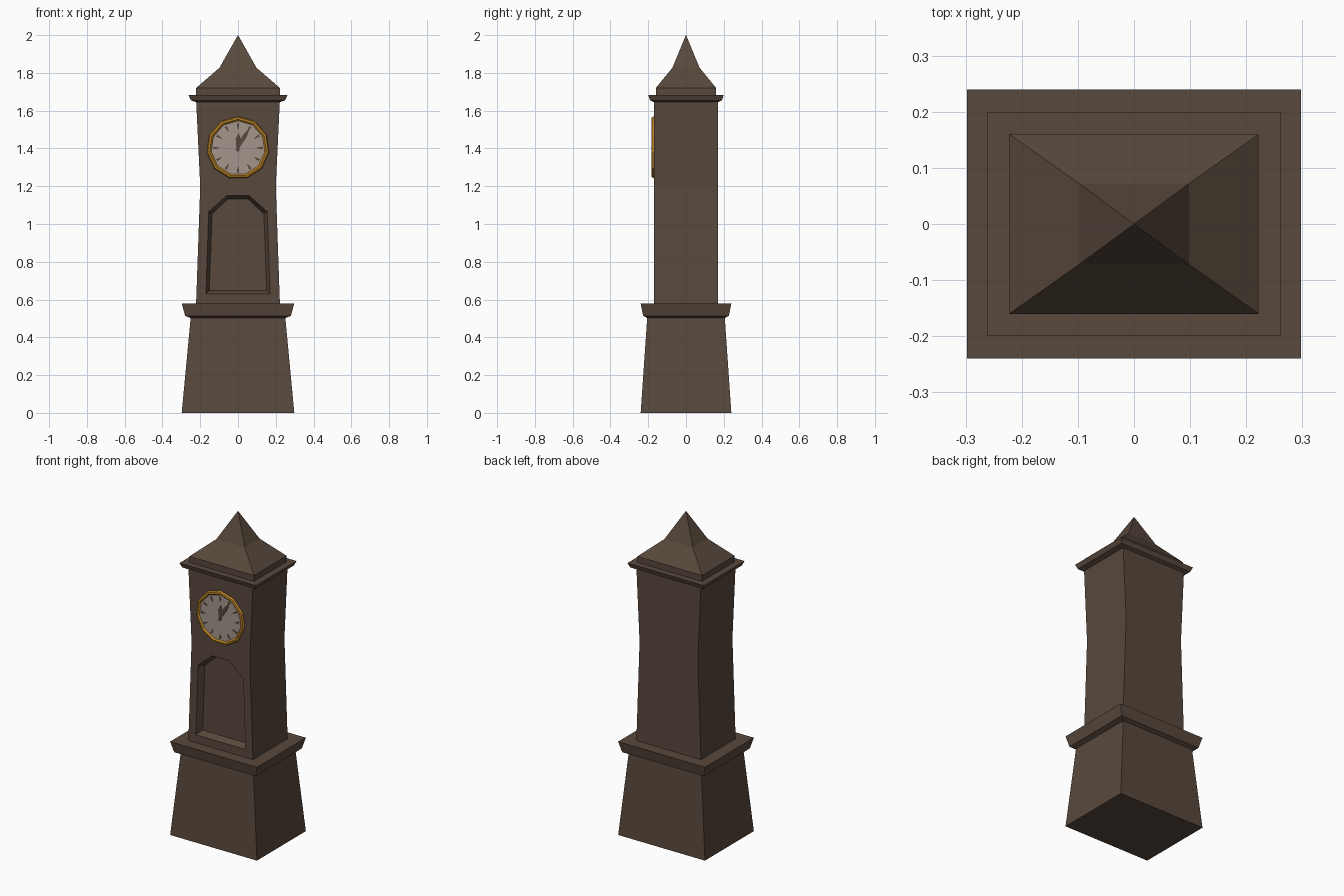
import bpy, bmesh, math
from mathutils import Vector

cube = bpy.data.objects.get("Cube")
if cube:
    bpy.data.objects.remove(cube, do_unlink=True)


def material(name, r, g, b):
    m = bpy.data.materials.new(name)
    m.use_nodes = True
    m.diffuse_color = (r, g, b, 1)
    bsdf = m.node_tree.nodes["Principled BSDF"]
    bsdf.inputs["Base Color"].default_value = (r, g, b, 1)
    bsdf.inputs["Roughness"].default_value = 0.8
    return m


wood = material("dark_wood", 0.098, 0.066, 0.046)
gold = material("gold", 0.50, 0.23, 0.02)
ivory = material("dial_ivory", 0.37, 0.30, 0.26)


def loft(name, rings, mat, caps=True, close=False):
    """Skin a list of equal-length point rings into one flat-shaded object."""
    bm = bmesh.new()
    loops = [[bm.verts.new(p) for p in ring] for ring in rings]
    pairs = list(zip(loops, loops[1:]))
    if close:
        pairs.append((loops[-1], loops[0]))
    for a, b in pairs:
        n = len(a)
        for i in range(n):
            j = (i + 1) % n
            bm.faces.new((a[i], a[j], b[j], b[i]))
    if caps and not close:
        bm.faces.new(loops[0])
        bm.faces.new(loops[-1])
    bmesh.ops.remove_doubles(bm, verts=bm.verts, dist=1e-5)
    bmesh.ops.recalc_face_normals(bm, faces=bm.faces)
    me = bpy.data.meshes.new(name)
    bm.to_mesh(me)
    bm.free()
    me.materials.append(mat)
    ob = bpy.data.objects.new(name, me)
    bpy.context.collection.objects.link(ob)
    return ob


def rect(hx, hy, z):
    return [(-hx, -hy, z), (hx, -hy, z), (hx, hy, z), (-hx, hy, z)]


def stack(name, sections):
    return loft(name, [rect(*s) for s in sections], wood)


# Case, from the floor up
stack("plinth", [(0.298, 0.24, 0), (0.25, 0.205, 0.51)])
stack("waist_ledge", [(0.25, 0.205, 0.502), (0.28, 0.227, 0.514), (0.298, 0.24, 0.58)])
trunk = stack("trunk", [(0.222, 0.17, 0.575), (0.2, 0.17, 1.2), (0.222, 0.17, 1.66)])
stack("cornice", [(0.222, 0.17, 1.645), (0.25, 0.19, 1.655), (0.262, 0.2, 1.683)])
stack("roof_base", [(0.222, 0.16, 1.68), (0.222, 0.16, 1.72)])


# Flared pyramid roof
roof = stack("roof", [(0.222, 0.16, 1.72), (0.098, 0.072, 1.827), (0.0005, 0.0005, 2.0)])


# Recessed arched door panel with slanted reveal
def arch(y, inset):
    half = [(0.17 - inset, 0.63 + inset), (0.155 - inset, 1.065 - inset * 0.6),
            (0.06 - inset * 0.4, 1.15 - inset)]
    pts = half + [(-x, z) for x, z in reversed(half)]
    return [(x, y, z) for x, z in pts]


cutter = loft("door_cutter", [arch(-0.18, -0.004), arch(-0.17, 0), arch(-0.13, 0.018)], wood)
mod = trunk.modifiers.new("door_recess", "BOOLEAN")
mod.operation = "DIFFERENCE"
mod.solver = "EXACT"
mod.object = cutter
deps = bpy.context.evaluated_depsgraph_get()
carved = bpy.data.meshes.new_from_object(trunk.evaluated_get(deps))
trunk.modifiers.clear()
trunk.data = carved
bpy.data.objects.remove(cutter, do_unlink=True)

# Clock face
CENTRE_Z = 1.403
SIDES = 11


def ring(r, y):
    angles = [math.tau * i / SIDES for i in range(SIDES)]
    return [(r * math.sin(a), y, CENTRE_Z + r * math.cos(a)) for a in angles]


loft("dial_rim", [ring(0.168, -0.168), ring(0.162, -0.181), ring(0.152, -0.183),
                  ring(0.142, -0.174), ring(0.142, -0.168)], gold, close=True)
loft("dial", [ring(0.146, -0.168), ring(0.146, -0.175)], ivory)


def plate(name, outline, angle, front):
    """Thin plate on the dial; outline is (sideways, outward), angle clockwise."""
    s, c = math.sin(angle), math.cos(angle)
    pts = [(u * c + v * s, CENTRE_Z - u * s + v * c) for u, v in outline]
    return loft(name, [[(x, y, z) for x, z in pts] for y in (-0.174, front)], wood)


for hour in range(12):
    plate("hour_mark_%d" % (hour + 1),
          [(-0.007, 0.13), (0.007, 0.13), (0.002, 0.1), (-0.002, 0.1)],
          math.tau * (hour + 1) / 12, -0.1765)


def hand(name, length, width, angle, front):
    outline = [(-width * 0.5, -0.018), (-width, length * 0.6), (0, length),
               (width, length * 0.6), (width * 0.5, -0.018)]
    plate(name, outline, angle, front)


hand("hour_hand", 0.08, 0.014, math.radians(2), -0.1775)
hand("minute_hand", 0.125, 0.011, math.radians(30), -0.179)
